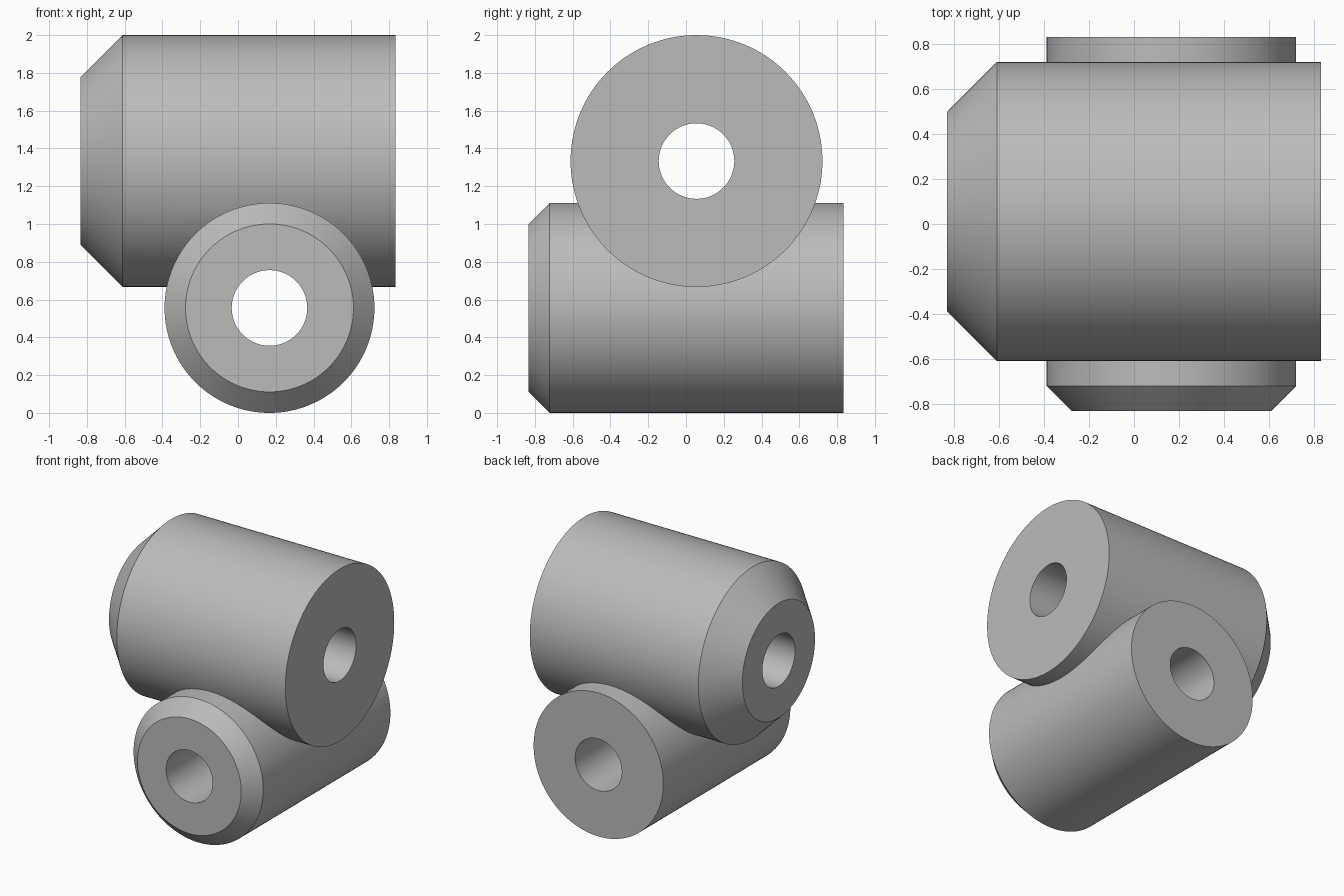
import bpy
import bmesh
import math
from mathutils import Matrix, Vector

cube = bpy.data.objects.get("Cube")
if cube:
    bpy.data.objects.remove(cube, do_unlink=True)

SEGMENTS = 128
HALF = 0.8333
BORE = 0.2

grey = bpy.data.materials.new("plain grey")
grey.use_nodes = True
COLOUR = (0.5, 0.5, 0.5, 1)
grey.diffuse_color = COLOUR
grey.node_tree.nodes["Principled BSDF"].inputs["Base Color"].default_value = COLOUR


def lathe(name, profile, axis, centre):
    """Turn a (distance along axis, radius) profile into a capped solid."""
    bm = bmesh.new()
    rings = []
    for along, radius in profile:
        rings.append([bm.verts.new((radius * math.cos(a), radius * math.sin(a), along))
                      for a in (math.tau * i / SEGMENTS for i in range(SEGMENTS))])
    for low, high in zip(rings, rings[1:]):
        for i in range(SEGMENTS):
            j = (i + 1) % SEGMENTS
            bm.faces.new((low[i], low[j], high[j], high[i]))
    bm.faces.new(rings[0][::-1])
    bm.faces.new(rings[-1])
    turn = Vector((0, 0, 1)).rotation_difference(Vector(axis)).to_matrix().to_4x4()
    bm.transform(Matrix.Translation(centre) @ turn)
    bmesh.ops.recalc_face_normals(bm, faces=bm.faces)
    mesh = bpy.data.meshes.new(name)
    bm.to_mesh(mesh)
    bm.free()
    mesh.materials.append(grey)
    obj = bpy.data.objects.new(name, mesh)
    bpy.context.collection.objects.link(obj)
    return obj


def combine(target, tool, operation):
    """Apply a boolean and discard the tool object."""
    bpy.context.view_layer.objects.active = target
    mod = target.modifiers.new(operation, "BOOLEAN")
    mod.operation = operation
    mod.solver = "EXACT"
    mod.object = tool
    bpy.ops.object.modifier_apply(modifier=mod.name)
    bpy.data.objects.remove(tool, do_unlink=True)


def barrel(name, radius, chamfer, axis, centre):
    profile = [(-HALF, radius - chamfer), (chamfer - HALF, radius), (HALF, radius)]
    return lathe(name, profile, axis, centre)


# Upper barrel runs side to side, lower barrel runs front to back
upper = ((1, 0, 0), (0, 0.0556, 1.3333))
lower = ((0, 1, 0), (0.1667, 0, 0.5556))
body = barrel("crossed_barrels", 0.6667, 0.2222, *upper)
combine(body, barrel("lower_barrel", 0.5556, 0.1111, *lower), "UNION")

# Through bores, cut after joining so both stay clear
for axis, centre in (upper, lower):
    bore = lathe("bore_cutter", [(-1.2, BORE), (1.2, BORE)], axis, centre)
    combine(body, bore, "DIFFERENCE")

# Smooth walls with crisp rims
bpy.ops.object.select_all(action="DESELECT")
body.select_set(True)
bpy.context.view_layer.objects.active = body
bpy.ops.object.shade_smooth_by_angle(angle=math.radians(25))
